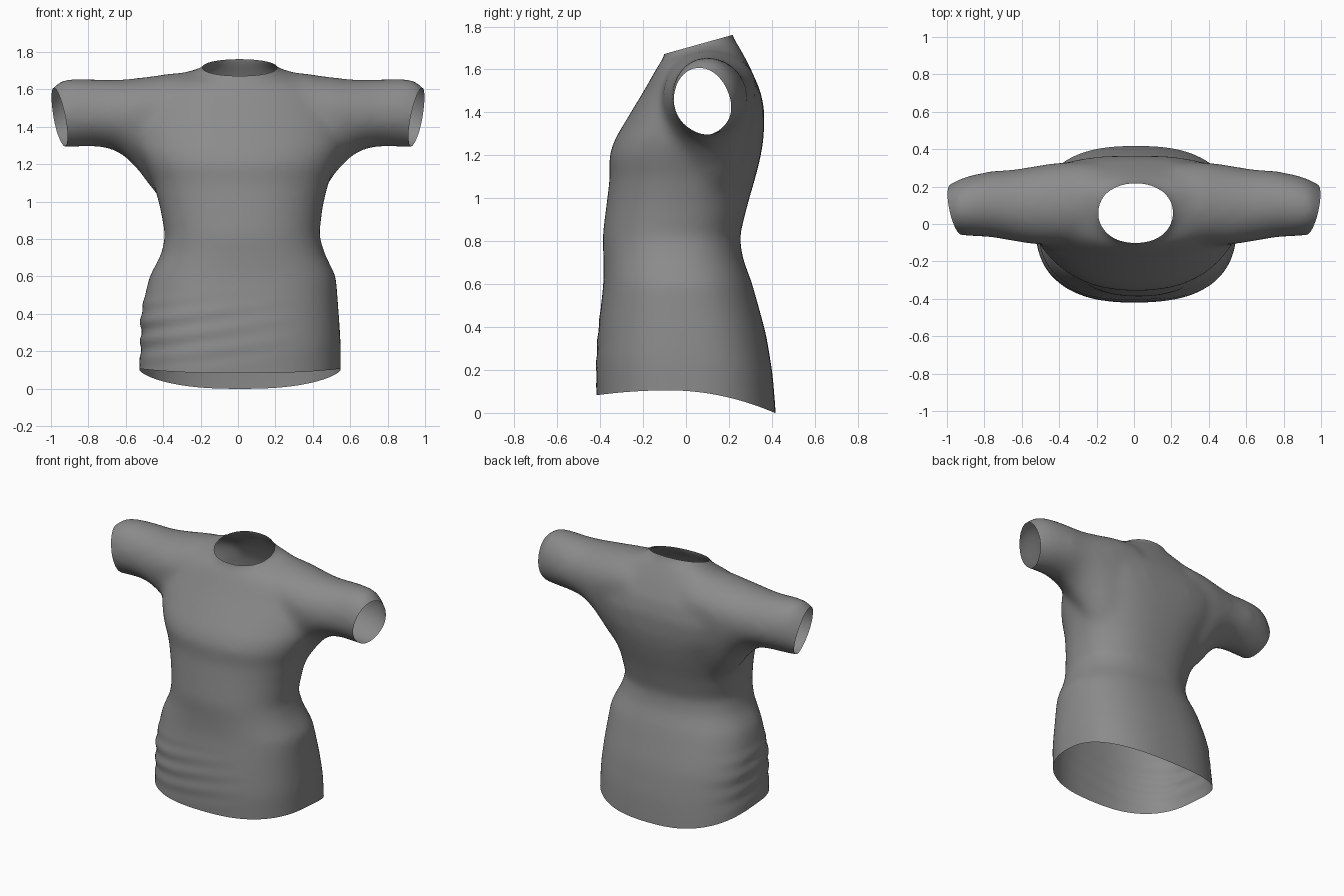
import bpy, bmesh, math
from mathutils import Vector

if "Cube" in bpy.data.objects:
    bpy.data.objects.remove(bpy.data.objects["Cube"])

SEGMENTS = 40

# Torso sections: height, right edge, left edge, front, back,
# front squareness, back squareness, tilt
TORSO = [
    (-.10, -.53, .55, -.415, .42, .8, .8, 0),
    (.10, -.53, .55, -.418, .42, .8, .8, 0),
    (.25, -.52, .55, -.42, .405, .8, .8, 0),
    (.40, -.522, .54, -.41, .375, .82, .82, 0),
    (.60, -.475, .525, -.385, .31, .85, .85, 0),
    (.72, -.41, .465, -.385, .265, .88, .85, 0),
    (.82, -.39, .435, -.39, .25, .9, .85, 0),
    (.98, -.42, .455, -.37, .29, .9, .85, 0),
    (1.10, -.455, .485, -.355, .325, .9, .82, 0),
    (1.20, -.50, .525, -.36, .35, .92, .8, 0),
    (1.28, -.54, .56, -.33, .362, .95, .75, 0),
    (1.40, -.57, .58, -.258, .367, 1, .72, 0),
    (1.50, -.55, .55, -.197, .348, 1, .75, 0),
    (1.60, -.49, .49, -.15, .295, 1, .85, .08),
    (1.665, -.35, .36, -.125, .25, 1, .95, .2),
    (1.695, -.225, .24, -.105, .225, 1, 1, .29),
    (1.72, -.172, .19, -.1, .212, .95, .95, .29),
    (1.86, -.165, .185, -.095, .205, .95, .95, .29),
]

# Sleeve sections with the underarm web:
# distance from centre, front, back, bottom, top
SLEEVE = [
    (.22, -.10, .335, .92, 1.695),
    (.37, -.11, .33, .97, 1.685),
    (.45, -.11, .322, 1.05, 1.672),
    (.53, -.11, .31, 1.16, 1.662),
    (.60, -.10, .298, 1.235, 1.655),
    (.67, -.088, .29, 1.277, 1.652),
    (.76, -.072, .285, 1.293, 1.655),
    (.88, -.065, .26, 1.288, 1.66),
    (.95, -.058, .235, 1.288, 1.65),
    (1.0, -.05, .205, 1.295, 1.60),
    (1.06, -.04, .175, 1.305, 1.55),
]


def power(value, p):
    return math.copysign(abs(value) ** p, value)


def angles():
    return [2 * math.pi * i / SEGMENTS for i in range(SEGMENTS)]


def torso_ring(z, x0, x1, y0, y1, front, back, tilt):
    cx, cy = (x0 + x1) / 2, (y0 + y1) / 2
    ring = []
    for a in angles():
        p = back if math.sin(a) > 0 else front
        y = cy + (y1 - y0) / 2 * power(math.sin(a), p)
        ring.append(Vector((cx + (x1 - x0) / 2 * power(math.cos(a), p),
                            y, z + tilt * (y - .06))))
    return ring


def sleeve_ring(side, x, y0, y1, z0, z1):
    # Egg shape: round above, longer and narrower below
    cy, cz = (y0 + y1) / 2, z1 - .19
    ring = []
    for a in angles():
        s, c = math.sin(a), math.cos(a)
        wide = power(c, 1 if s > 0 else 1.25)
        ring.append(Vector((side * x, cy + (y1 - y0) / 2 * wide,
                            cz + s * (z1 - cz if s > 0 else cz - z0))))
    return ring


def add_loft(bm, rings):
    loops = [[bm.verts.new(co) for co in ring] for ring in rings]
    faces = [bm.faces.new(loops[0]), bm.faces.new(loops[-1])]
    for low, high in zip(loops, loops[1:]):
        for i in range(SEGMENTS):
            j = (i + 1) % SEGMENTS
            faces.append(bm.faces.new((low[i], low[j], high[j], high[i])))
    bmesh.ops.recalc_face_normals(bm, faces=faces)


def cut_away(bm, point, normal, inside):
    faces = [f for f in bm.faces if inside(f.calc_center_median())]
    edges = {e for f in faces for e in f.edges}
    verts = {v for f in faces for v in f.verts}
    bmesh.ops.bisect_plane(bm, geom=list(verts) + list(edges) + faces,
                           plane_co=point, plane_no=Vector(normal).normalized(),
                           clear_outer=True)


# Body and both sleeves as overlapping closed shapes
bm = bmesh.new()
add_loft(bm, [torso_ring(*row) for row in TORSO])
for side in (-1, 1):
    add_loft(bm, [sleeve_ring(side, *row) for row in SLEEVE])
mesh = bpy.data.meshes.new("shirt")
bm.to_mesh(mesh)
bm.free()
shirt = bpy.data.objects.new("shirt", mesh)
bpy.context.collection.objects.link(shirt)

# Fuse into one soft skin
remesh = shirt.modifiers.new("fuse", 'REMESH')
remesh.mode = 'VOXEL'
remesh.voxel_size = .02
soften = shirt.modifiers.new("soften", 'SMOOTH')
soften.factor = .5
soften.iterations = 24
bpy.context.view_layer.update()
fused = shirt.evaluated_get(bpy.context.evaluated_depsgraph_get())
bm = bmesh.new()
bm.from_mesh(fused.to_mesh())
fused.to_mesh_clear()
shirt.modifiers.clear()

# Hem, neck and sleeve openings
cut_away(bm, (0, 0, .105), (0, 0, -1), lambda c: c.z < .5)
cut_away(bm, (0, .06, 1.717), (0, -.28, 1), lambda c: c.z > 1.55 and abs(c.x) < .35)
for side in (-1, 1):
    cut_away(bm, (side, .17, 1.56), (side, -.24, -.21),
             lambda c: c.z > 1.1 and c.x * side > .7)

# Dipped hem and soft slanting folds around the right hip
for v in bm.verts:
    x, y, z = v.co
    if z < .62:
        fade = min(1, (.62 - z) / .5)
        fold = max(0, math.sin(math.pi * (z - .1) / .42))
        reach = max(0, min(1, .35 - x)) * max(0, min(1, 1 - 3 * y))
        wave = math.sin(62 * z - 9 * x + 2 * y)
        out = Vector((x, y, 0)).normalized()
        v.co += out * wave * fold * reach * .007
        v.co.z -= (.43 if y > -.08 else .2) * (y + .08) ** 2 * fade

bm.to_mesh(mesh)
bm.free()
for poly in mesh.polygons:
    poly.use_smooth = True

# Plain grey cloth
cloth = bpy.data.materials.new("grey cloth")
cloth.use_nodes = True
grey = (.26, .26, .26, 1)
cloth.diffuse_color = grey
shader = cloth.node_tree.nodes["Principled BSDF"]
shader.inputs["Base Color"].default_value = grey
shader.inputs["Roughness"].default_value = .8
mesh.materials.clear()
mesh.materials.append(cloth)
